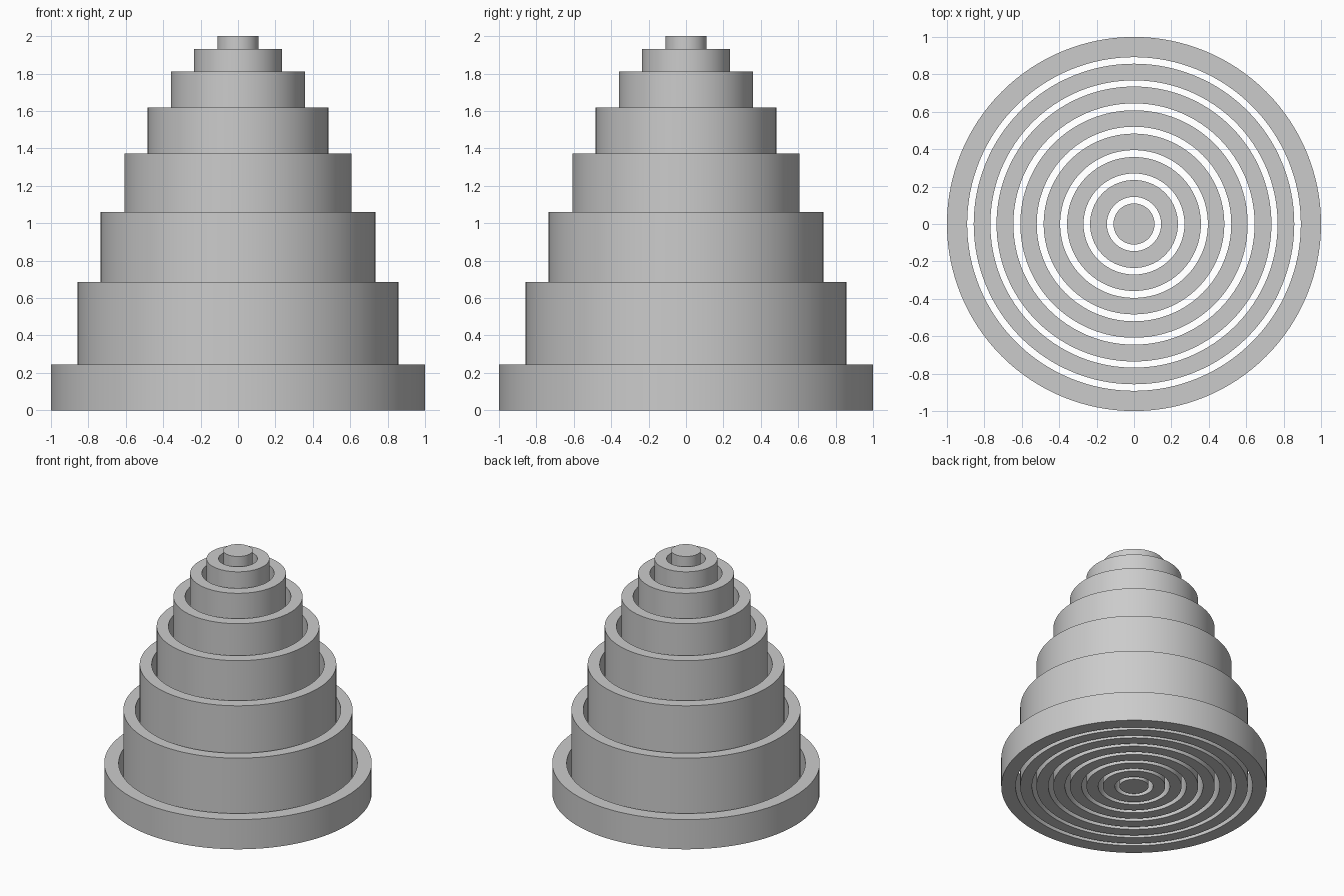
import bpy, bmesh, math

if "Cube" in bpy.data.objects:
    bpy.data.objects.remove(bpy.data.objects["Cube"])

SEGMENTS = 128
grey = bpy.data.materials.new("plain grey")
grey.diffuse_color = (0.6, 0.6, 0.6, 1)
grey.use_nodes = True
grey.node_tree.nodes["Principled BSDF"].inputs["Base Color"].default_value = grey.diffuse_color


def tube(name, outer, inner, height):
    """Upright tube standing on the ground; inner = 0 gives a solid cylinder."""
    if inner:
        profile = [(inner, 0), (outer, 0), (outer, height), (inner, height)]
    else:
        profile = [(outer, 0), (outer, height)]
    bm = bmesh.new()
    loops = []
    for r, z in profile:
        loops.append([bm.verts.new((r * math.cos(a), r * math.sin(a), z))
                      for a in (2 * math.pi * i / SEGMENTS for i in range(SEGMENTS))])
    pairs = list(zip(loops, loops[1:]))
    if inner:
        pairs.append((loops[-1], loops[0]))
    else:
        bm.faces.new(loops[0])
        bm.faces.new(loops[1])
    for a, b in pairs:
        for i in range(SEGMENTS):
            j = (i + 1) % SEGMENTS
            bm.faces.new((a[i], a[j], b[j], b[i]))
    bmesh.ops.recalc_face_normals(bm, faces=bm.faces)
    # Smooth walls, crisp rims
    for f in bm.faces:
        f.smooth = True
    for e in bm.edges:
        e.smooth = e.calc_face_angle(0) < math.radians(30)
    mesh = bpy.data.meshes.new(name)
    bm.to_mesh(mesh)
    bm.free()
    mesh.materials.append(grey)
    obj = bpy.data.objects.new(name, mesh)
    bpy.context.collection.objects.link(obj)


# Nested rings from the outside in: outer radius, inner radius, height
RINGS = [
    (1.0, 0.892, 0.245),
    (0.857, 0.768, 0.685),
    (0.735, 0.645, 1.06),
    (0.608, 0.52, 1.373),
    (0.483, 0.395, 1.62),
    (0.358, 0.27, 1.812),
    (0.235, 0.145, 1.932),
]
for n, ring in enumerate(RINGS, 1):
    tube(f"ring_{n}", *ring)

# Solid pin in the middle
tube("centre_pin", 0.11, 0, 2.0)
